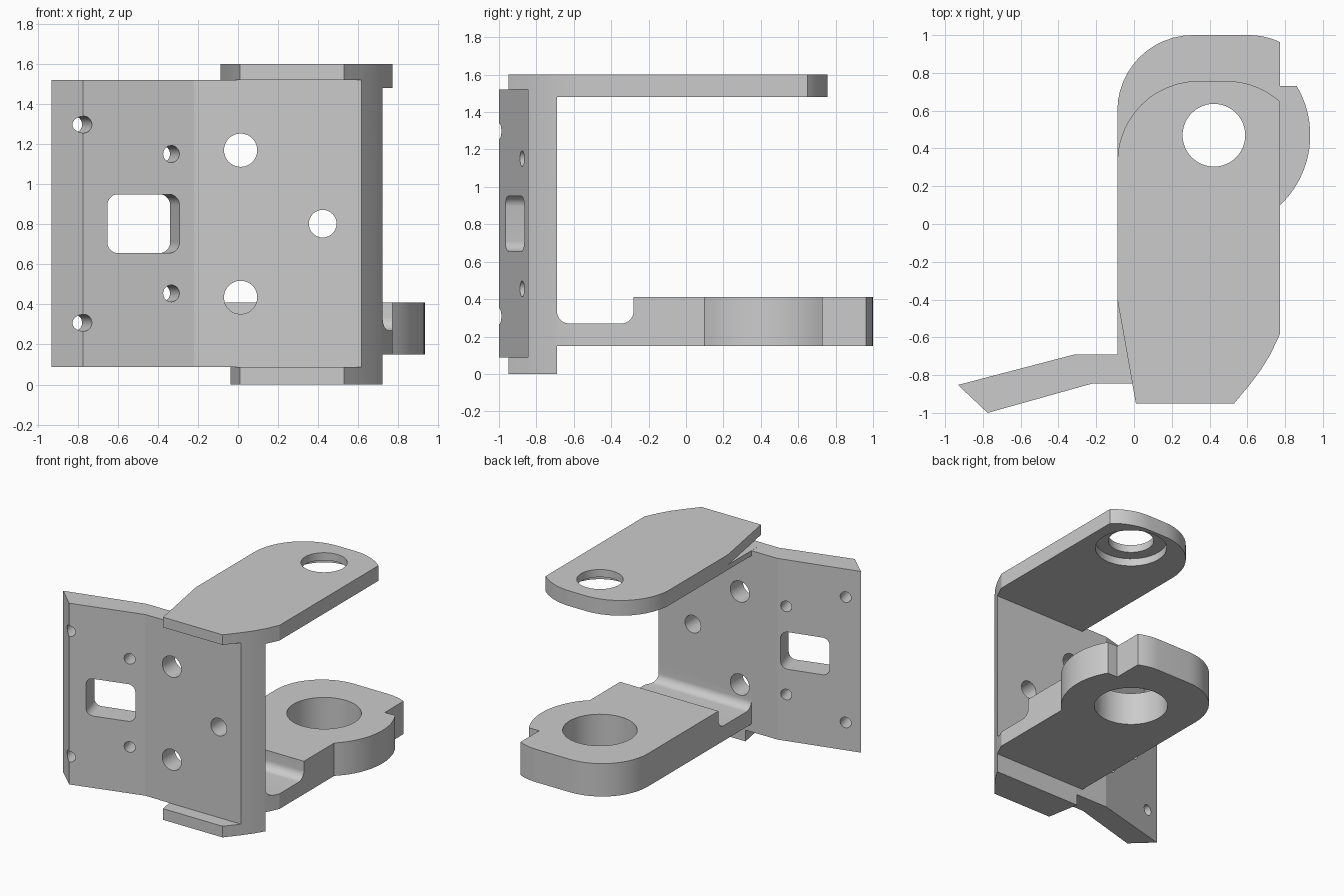
import bpy, bmesh, math
from mathutils import Matrix, Vector

if "Cube" in bpy.data.objects:
    bpy.data.objects.remove(bpy.data.objects["Cube"])


def prism(name, pts, lo, hi, axes="xyz"):
    """Extrude a 2D profile along the last of the three axes."""
    bm = bmesh.new()
    idx = ["xyz".index(a) for a in axes]
    verts = []
    for u, v in pts:
        co = [0, 0, 0]
        co[idx[0]], co[idx[1]], co[idx[2]] = u, v, lo
        verts.append(bm.verts.new(co))
    face = bm.faces.new(verts)
    move = Vector((0, 0, 0))
    move[idx[2]] = hi - lo
    new = bmesh.ops.extrude_face_region(bm, geom=[face])["geom"]
    bmesh.ops.translate(bm, vec=move, verts=[g for g in new if isinstance(g, bmesh.types.BMVert)])
    bmesh.ops.recalc_face_normals(bm, faces=bm.faces[:])
    mesh = bpy.data.meshes.new(name)
    bm.to_mesh(mesh)
    bm.free()
    ob = bpy.data.objects.new(name, mesh)
    bpy.context.collection.objects.link(ob)
    return ob


def arc(cx, cy, r, a0, a1, n=12):
    return [(cx + r * math.cos(math.radians(a0 + (a1 - a0) * i / n)),
             cy + r * math.sin(math.radians(a0 + (a1 - a0) * i / n))) for i in range(n + 1)]


def circle(cx, cy, r, n=48):
    return arc(cx, cy, r, 0, 360, n)[:-1]


def rect(x0, x1, y0, y1):
    return [(x0, y0), (x1, y0), (x1, y1), (x0, y1)]


def boolean(ob, other, op="DIFFERENCE"):
    mod = ob.modifiers.new(op, "BOOLEAN")
    mod.operation, mod.object, mod.solver = op, other, "EXACT"
    bpy.context.view_layer.objects.active = ob
    bpy.ops.object.modifier_apply(modifier=mod.name)
    bpy.data.objects.remove(other, do_unlink=True)


AX, AY = 0.423, 0.47           # pivot axis shared by both arms
LEFT, RIGHT = -0.088, 0.772
BACK = -0.69                   # rear face of the wall
FRONT = -0.845                 # recessed front face
Z0, Z1 = 0.088, 1.52           # height range of the recessed plate


def edge_x(y):                 # slanted left edge of the flanges
    return 0.01 + (LEFT - 0.01) * (y + 0.95) / 0.55


# Wall and upper arm: one plan outline, hollowed underneath and recessed in front
end_a = math.degrees(math.acos((RIGHT - 0.487) / 0.43))
plan = [(LEFT, -0.95), (0.53, -0.95), (0.613, -0.85), (0.672, -0.772), (0.722, BACK), (RIGHT, -0.585)]
plan += arc(0.487, 0.327, 0.43, end_a, 90) + arc(LEFT + 0.43, 0.327, 0.43, 90, 180)
bracket = prism("bracket", plan, 0, 1.60)
boolean(bracket, prism("cut", rect(-1, 2, BACK, 2), -1, 1.48))
boolean(bracket, prism("cut", rect(-1, 2, -2, FRONT), Z0, Z1))
slant = [(edge_x(-1.1), -1.1), (edge_x(-0.3), -0.3), (-0.4, -0.3), (-0.4, -1.1)]
boolean(bracket, prism("cut", slant, Z1, 2))
boolean(bracket, prism("cut", slant, -1, Z0))
boolean(bracket, prism("cut", circle(AX, AY, 0.26), 1.3, 1.54))
boolean(bracket, prism("cut", circle(AX, AY, 0.166), 1.3, 2))

# Lower arm with a round lug on the right, a bearing bore and a filleted step
a_low = -math.degrees(math.acos((RIGHT - AX) / 0.51))
a_high = math.degrees(math.asin((0.73 - AY) / 0.51))
end_b = math.degrees(math.acos((RIGHT - 0.605) / 0.40))
low = [(0.1, -0.75), (0.5, -0.75), (0.722, BACK), (RIGHT, -0.585)]
low += arc(AX, AY, 0.51, a_low, a_high, 20) + [(RIGHT, 0.73)]
low += arc(0.605, 0.60, 0.40, end_b, 90, 6) + arc(LEFT + 0.40, 0.60, 0.40, 90, 180) + [(LEFT, BACK)]
lower_arm = prism("lower_arm", low, 0.15, 0.41)
step = [(-0.28, 0.6), (-0.9, 0.6), (-0.9, 0.5), (BACK, 0.5)]
step += arc(BACK + 0.065, 0.335, 0.065, 180, 270, 10) + arc(-0.345, 0.335, 0.065, 270, 360, 10)
boolean(lower_arm, prism("cut", step, -1, 2, "yzx"))
boolean(lower_arm, prism("cut", circle(AX, AY, 0.267), 0, 1))

# Angled side wing; a hair thinner than the wall so it enters it cleanly
e = 0.0006
wing_pts = [(LEFT, BACK - e), (-0.315, BACK - e), (-0.932, -0.852), (-0.775, -1.0),
            (-0.22, FRONT + e), (LEFT, FRONT + e), (0.1, FRONT + 0.03), (0.1, BACK - 0.03)]
wing = prism("wing", wing_pts, Z0 + e, Z1 - e)

boolean(bracket, wing, "UNION")
boolean(bracket, lower_arm, "UNION")

# Bolt holes straight through the wall
for x, z, r in [(0.013, 1.17, 0.083), (0.013, 0.435, 0.083), (0.423, 0.803, 0.069)]:
    boolean(bracket, prism("cut", circle(x, z, r), -1.2, -0.5, "xzy"))

# Holes and window square to the wing, placed by their x on its front face
slope = math.atan2(0.155, 0.555)


def wing_cut(pts, x, z):
    cut = prism("cut", pts, -0.2, 0.4, "xzy")
    y = FRONT + (x + 0.22) * math.tan(slope)
    cut.data.transform(Matrix.Translation((x, y, z)) @ Matrix.Rotation(slope, 4, "Z"))
    boolean(bracket, cut)


for x, dz in [(-0.333, 0.348), (-0.77, 0.495)]:
    for s in (-1, 1):
        wing_cut(circle(0, 0, 0.042, 36), x, 0.803 + s * dz)
w, h, r = 0.187, 0.147, 0.055
window = []
for sx, sy, a in [(1, 1, 0), (-1, 1, 90), (-1, -1, 180), (1, -1, 270)]:
    window += arc(sx * (w - r), sy * (h - r), r, a, a + 90, 10)
wing_cut(window, -0.472, 0.803)

# Smooth the curved walls, keep edges sharp
bpy.ops.object.select_all(action="DESELECT")
bracket.select_set(True)
bpy.context.view_layer.objects.active = bracket
bpy.ops.object.shade_smooth_by_angle(angle=math.radians(13))
